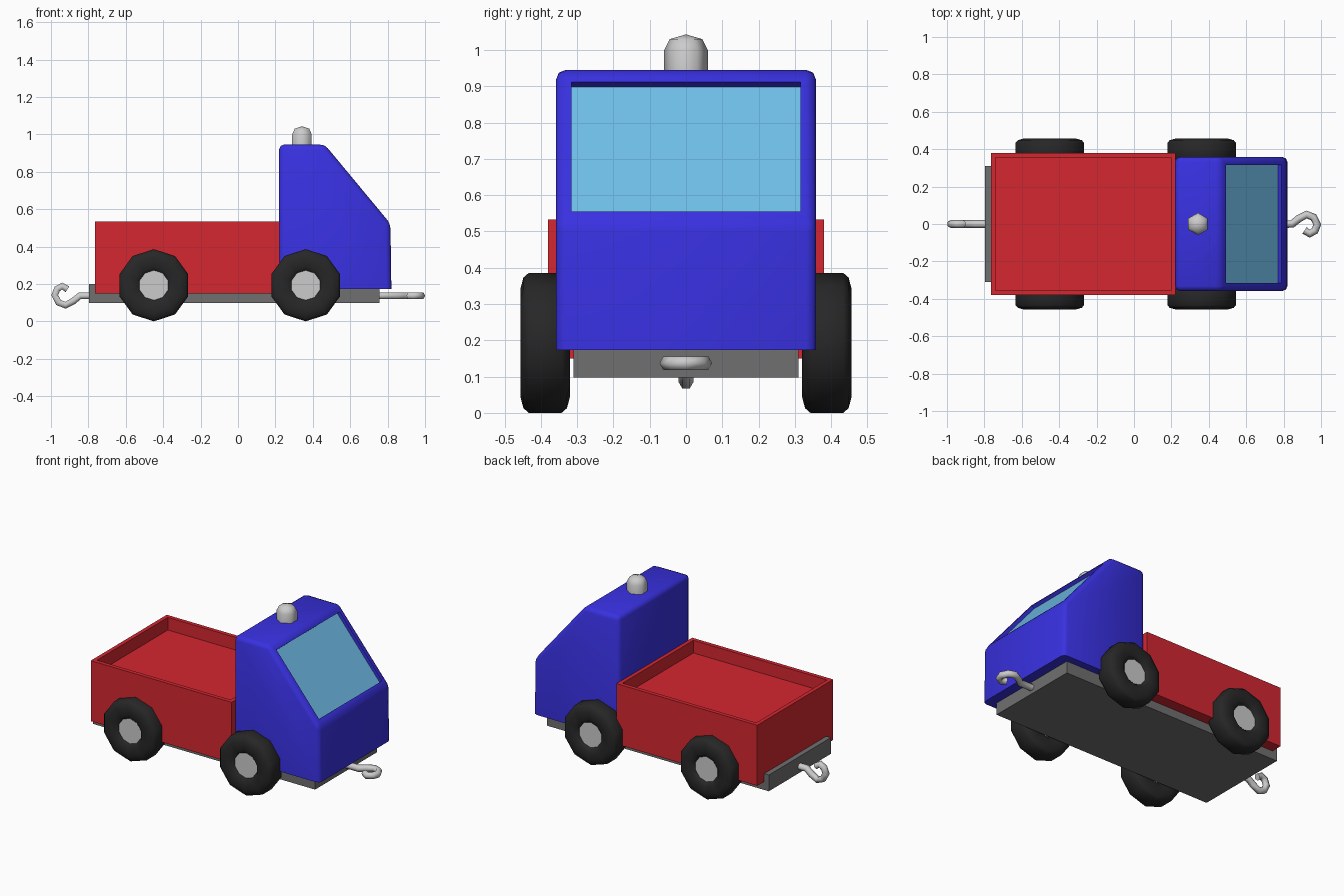
import bpy, bmesh
from math import pi, sin, cos, radians
from mathutils import Vector

if "Cube" in bpy.data.objects:
    bpy.data.objects.remove(bpy.data.objects["Cube"])


def material(name, rgb):
    m = bpy.data.materials.new(name)
    m.diffuse_color = (*rgb, 1)
    m.use_nodes = True
    m.node_tree.nodes["Principled BSDF"].inputs["Base Color"].default_value = m.diffuse_color
    return m


RED = material("red_paint", (0.66, 0.02, 0.03))
BLUE = material("blue_paint", (0.04, 0.03, 0.75))
GLASS = material("glass", (0.16, 0.52, 0.82))
RUBBER = material("rubber", (0.02, 0.02, 0.02))
DARK = material("dark_grey", (0.16, 0.16, 0.16))


def finish(name, bm, mats=(), smooth=None):
    bmesh.ops.recalc_face_normals(bm, faces=bm.faces)
    me = bpy.data.meshes.new(name)
    bm.to_mesh(me)
    bm.free()
    for m in mats:
        me.materials.append(m)
    ob = bpy.data.objects.new(name, me)
    bpy.context.collection.objects.link(ob)
    if smooth:
        bpy.ops.object.select_all(action='DESELECT')
        ob.select_set(True)
        bpy.context.view_layer.objects.active = ob
        bpy.ops.object.shade_smooth_by_angle(angle=radians(smooth))
    return ob


def box(lo, hi):
    bm = bmesh.new()
    bmesh.ops.create_cube(bm, size=1)
    for v in bm.verts:
        v.co = [l + (c + 0.5) * (h - l) for l, h, c in zip(lo, hi, v.co)]
    return bm


def recess(bm, face, margin, depth):
    # framed pocket with straight walls; the given face becomes its floor
    bmesh.ops.inset_individual(bm, faces=[face], thickness=margin)
    bmesh.ops.inset_individual(bm, faces=[face], thickness=0, depth=-depth)


def lathe(profile, sides, place):
    # profile of (radius, height); radius 0 makes a pole
    bm = bmesh.new()
    rings = []
    for r, h in profile:
        n = 1 if r == 0 else sides
        rings.append([bm.verts.new(place(r * sin(2 * pi * i / sides),
                                         r * cos(2 * pi * i / sides), h)) for i in range(n)])
    for a, b in zip(rings, rings[1:]):
        for i in range(sides):
            q = [a[i % len(a)], a[(i + 1) % len(a)], b[(i + 1) % len(b)], b[i % len(b)]]
            bm.faces.new(list(dict.fromkeys(q)))
    return bm


# chassis
finish("chassis", box((-0.797, -0.31, 0.097), (0.757, 0.31, 0.2)), [DARK])

# open cargo bed
bm = box((-0.765, -0.38, 0.15), (0.222, 0.38, 0.533))
recess(bm, max(bm.faces, key=lambda f: f.calc_center_median().z), 0.036, 0.08)
finish("cargo_bed", bm, [RED])

# cab with rounded edges and sunken windscreen
bm = bmesh.new()
outline = [(0.22, 0.173), (0.22, 0.945), (0.464, 0.945), (0.815, 0.522), (0.82, 0.173)]
base = bm.faces.new([bm.verts.new((x, -0.358, z)) for x, z in outline])
ext = bmesh.ops.extrude_face_region(bm, geom=[base])["geom"]
bmesh.ops.translate(bm, verts=[v for v in ext if isinstance(v, bmesh.types.BMVert)],
                    vec=(0, 0.716, 0))
bmesh.ops.recalc_face_normals(bm, faces=bm.faces)
edges = [e for e in bm.edges if max(v.co.z for v in e.verts) > 0.2]
bmesh.ops.bevel(bm, geom=edges, offset=0.026, segments=2, profile=0.5, affect='EDGES')
bm.normal_update()
slope = Vector((0.77, 0, 0.64))
screen = max((f for f in bm.faces if f.normal.dot(slope) > 0.99), key=lambda f: f.calc_area())
recess(bm, screen, 0.023, 0.022)
screen.material_index = 1
finish("cab", bm, [BLUE, GLASS], smooth=50)

# roof beacon
finish("roof_beacon", lathe([(0, 0.93), (0.06, 0.93), (0.06, 1.0), (0.045, 1.03), (0, 1.043)], 6,
                            lambda a, b, h: (0.342 + a, b, h)), smooth=61)

# wheels
tyre = [(0.08, -0.05), (0.1, -0.068), (0.15, -0.068), (0.18, -0.06), (0.193, -0.045),
        (0.193, 0.045), (0.18, 0.06), (0.15, 0.068), (0.1, 0.068), (0.08, 0.05), (0.08, -0.05)]
hub = [(0, -0.05), (0.082, -0.05), (0.082, 0.05), (0, 0.05)]
for end, x in (("rear", -0.45), ("front", 0.362)):
    for side, y in (("right", -0.388), ("left", 0.388)):
        def place(a, b, h):
            return (x + a, y + h, 0.193 + b)
        finish(f"{end}_{side}_tyre", lathe(tyre, 10, place), [RUBBER], smooth=61)
        finish(f"{end}_{side}_hub", lathe(hub, 10, place), smooth=40)

# tow hooks: the front one lies flat, the rear one stands upright
hook = [(0.74, 0), (0.845, 0), (0.88, 0.028), (0.922, 0.051), (0.96, 0.036),
        (0.98, -0.003), (0.967, -0.036), (0.94, -0.052), (0.912, -0.034)]
for name, to3d in (("front_hook", lambda u, v: (u, v, 0.137)),
                   ("rear_hook", lambda u, v: (-u, 0, 0.137 - v))):
    cu = bpy.data.curves.new(name, 'CURVE')
    cu.dimensions = '3D'
    cu.bevel_depth = 0.021
    cu.bevel_resolution = 1
    cu.use_fill_caps = True
    sp = cu.splines.new('POLY')
    sp.points.add(len(hook) - 1)
    for p, (u, v) in zip(sp.points, hook):
        p.co = (*to3d(u, v), 1)
    sp.use_smooth = True
    bpy.context.collection.objects.link(bpy.data.objects.new(name, cu))
